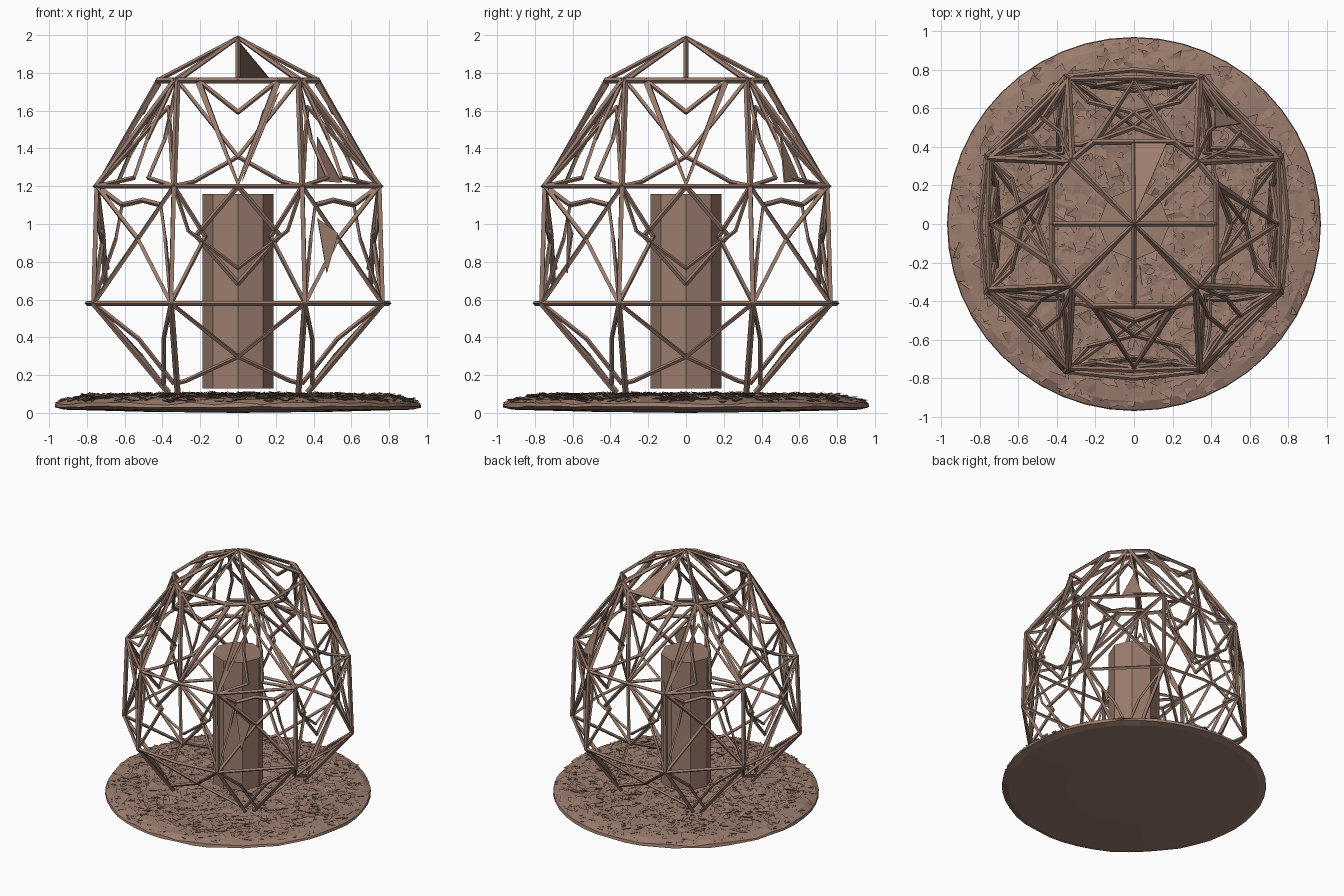
import bpy, bmesh, math, random
from mathutils import Vector, Matrix

if "Cube" in bpy.data.objects:
    bpy.data.objects.remove(bpy.data.objects["Cube"])

random.seed(4)
mat = bpy.data.materials.new("dusty brown")
mat.diffuse_color = (0.33, 0.205, 0.155, 1)
mat.use_nodes = True
mat.node_tree.nodes["Principled BSDF"].inputs["Base Color"].default_value = mat.diffuse_color


def finish(bm, name):
    me = bpy.data.meshes.new(name)
    bm.to_mesh(me)
    bm.free()
    me.materials.append(mat)
    ob = bpy.data.objects.new(name, me)
    bpy.context.collection.objects.link(ob)
    return ob


def bar(bm, a, b, r0=0.014, r1=None, over=0.005):
    """Four-sided, optionally tapered rod between two points."""
    r1 = r0 if r1 is None else r1
    a, b = Vector(a), Vector(b)
    d = (b - a).normalized()
    a, b = a - d * over, b + d * over
    side = d.cross(Vector((0, 0, 1)))
    side = side.normalized() if side.length > 0.01 else Vector((1, 0, 0))
    up = side.cross(d)
    ends = []
    for p, r in ((a, r0), (b, r1)):
        ends.append([bm.verts.new(p + (side * x + up * y) * r)
                     for x, y in ((1, 0), (0, 1), (-1, 0), (0, -1))])
    for i in range(4):
        j = (i + 1) % 4
        bm.faces.new((ends[0][i], ends[0][j], ends[1][j], ends[1][i]))
    bm.faces.new(ends[0][::-1])
    bm.faces.new(ends[1])


def path(bm, pts, r=0.012):
    for a, b in zip(pts, pts[1:]):
        bar(bm, a, b, r)


def ring(a, b, z):
    """Eight nodes: a square with chamfered corners."""
    out = []
    for k in range(4):
        rot = Matrix.Rotation(k * math.pi / 2, 3, 'Z')
        out += [rot @ Vector((a, b, z)), rot @ Vector((b, a, z))]
    return out


levels = [ring(0.37, 0.32, 0.11), ring(0.765, 0.355, 0.58),
          ring(0.748, 0.34, 1.20), ring(0.335, 0.32, 1.76)]
apex = Vector((0, 0, 1.985))


def panel(level, i, u, v, sink=0.0):
    """Point on a cage panel, pushed inward by sink; wide panels swell at the crown."""
    j = (i + 1) % 8
    p = levels[level][i].lerp(levels[level][j], u).lerp(
        levels[level + 1][i].lerp(levels[level + 1][j], u), v)
    mid = levels[1][i] + levels[1][j]
    out = Vector((mid.x, mid.y, 0)).normalized()
    swell = 0.09 * v * min(1, min(u, 1 - u) / 0.17) if level == 2 and i % 2 else 0
    return p + out * (swell - sink)


# Main ribs and hoops
bm = bmesh.new()
for i in range(8):
    wide = i % 2 == 1
    for lv in range(3):
        bar(bm, levels[lv][i], levels[lv + 1][i], 0.016)
    path(bm, [panel(1, i, 0, 0), panel(1, i, 0.5, 0, -0.035 if wide else 0), panel(1, i, 1, 0)], 0.013)
    path(bm, [panel(2, i, 0, 0), panel(2, i, 0.5, 0, -0.01 if wide else 0), panel(2, i, 1, 0)], 0.013)
    bar(bm, levels[3][i], apex, 0.015, 0.010)
    if wide:
        path(bm, [panel(2, i, u, 1) for u in (0, 0.17, 0.83, 1)], 0.015)
        bar(bm, panel(2, i, 0.5, 1), apex, 0.012)
finish(bm, "cage_ribs")

# Branching web inside each panel
bm = bmesh.new()
for i in range(8):
    wide = i % 2 == 1
    for flip in (0, 1):
        def P(lv, u, v, s=0.0):
            return panel(lv, i, 1 - u if flip else u, v, s)
        if wide:
            # lower crossing brace
            path(bm, [P(0, 0, 1), P(0, 0.5, 0.40, .02), P(0, 0.92, 0.13, .01), P(0, 1.0, 0.1)])
            # middle diamond with arms
            path(bm, [P(1, 0.5, 1), P(1, 0.18, 0.58, .04), P(1, 0.5, 0.17, .06)], 0.014)
            path(bm, [P(1, 0, 0), P(1, 0.25, 0.57, .04), P(1, 0, 1)])
            path(bm, [P(1, 0, 1), P(1, 0.12, 0.62, .02), P(1, 0.5, 0.3, .07)], 0.010)
            # upper crossing brace, blade and chevron
            path(bm, [P(2, 0, 1), P(2, 0.5, 0.28, .08), P(2, 0.85, 0.04, .10), P(2, 1, 0)])
            bar(bm, P(2, 0.18, 0.97, .01), P(2, 0.5, 0.02), 0.022, 0.009)
            path(bm, [P(2, 0.17, 1), P(2, 0.5, 0.70, .02)], 0.013)
        else:
            # narrow corner panels
            path(bm, [P(0, 0, 1), P(0, 0.25, 0.6, .02), P(0, 0.8, 0.1)])
            path(bm, [P(1, 0, 0), P(1, 0.5, 0.55, .03), P(1, 1, 1)], 0.014)
            path(bm, [P(1, 0, 1), P(1, 0.25, 0.84, .05), P(1, 0.5, 0.88, .06)], 0.014)
            path(bm, [P(1, 0, 0), P(1, 0.18, 0.55, .05), P(1, 0.25, 0.84, .05)], 0.010)
            path(bm, [P(2, 0, 1), P(2, 0.3, 0.45, .02), P(2, 0.4, 0.08, .02), P(2, 0, 0)], 0.012)
            bar(bm, P(2, 0, 0), P(2, 0.5, 0.75, .02), 0.014, 0.010)
finish(bm, "cage_web")

# Thin filled panes
bm = bmesh.new()
panes = [((0, 0.03, 1.97), (0, 0.42, 1.765), (0.17, 0.42, 1.765)),
         ((0.42, -0.625, 1.03), (0.53, -0.60, 0.95), (0.47, -0.63, 0.74)),
         ((0.42, 0.60, 1.23), (0.55, 0.52, 1.22), (0.42, 0.50, 1.46)),
         ((0.22, -0.44, 1.70), (0.13, -0.50, 1.60), (0.02, -0.73, 1.22))]
for tri in panes:
    pts = [Vector(p) for p in tri]
    n = (pts[1] - pts[0]).cross(pts[2] - pts[0]).normalized() * 0.004
    lo = [bm.verts.new(p - n) for p in pts]
    hi = [bm.verts.new(p + n) for p in pts]
    bm.faces.new(hi)
    bm.faces.new(lo[::-1])
    for k in range(3):
        m = (k + 1) % 3
        bm.faces.new((lo[k], lo[m], hi[m], hi[k]))
finish(bm, "filled_panes")

# Central eight-sided column
bm = bmesh.new()
bmesh.ops.create_cone(bm, cap_ends=True, segments=8, radius1=0.187, radius2=0.187, depth=1.03,
                      matrix=Matrix.Translation((0, 0, 0.645)) @ Matrix.Rotation(math.pi / 2, 4, 'Z'))
finish(bm, "column")

# Ground disc: shallow dish below, rough on top
bm = bmesh.new()
N = 48
profile = [(0.5, 0.006, 0), (0.92, 0.017, 0), (0.970, 0.032, 0.005), (0.966, 0.05, 0.008), (0.92, 0.070, 0.008)]
profile += [(0.82 - 0.1 * k, 0.083 + 0.002 * k, 0.01) for k in range(8)]
rows = []
for r, z, j in profile:
    rows.append([bm.verts.new((r * math.cos(t), r * math.sin(t), z + random.uniform(-j, j)))
                 for t in (2 * math.pi * k / N for k in range(N))])
for a, b in zip(rows, rows[1:]):
    for k in range(N):
        m = (k + 1) % N
        bm.faces.new((a[k], a[m], b[m], b[k]))
bottom = bm.verts.new((0, 0, 0))
top = bm.verts.new((0, 0, 0.1))
for k in range(N):
    m = (k + 1) % N
    bm.faces.new((bottom, rows[0][m], rows[0][k]))
    bm.faces.new((top, rows[-1][k], rows[-1][m]))
bmesh.ops.recalc_face_normals(bm, faces=bm.faces)
finish(bm, "ground_disc")

# Loose tilted chips scattered over the disc
bm = bmesh.new()
for _ in range(1500):
    r, t = 0.94 * math.sqrt(random.random()), random.uniform(0, 2 * math.pi)
    z = 0.093 + 0.008 * (1 - r) - max(0, r - 0.8) * 0.22
    size, turn = random.uniform(0.03, 0.06), random.uniform(0, 6.28)
    size = min(size, 0.968 - r)
    tilt, aim = random.uniform(0.05, 0.32), random.uniform(0, 6.28)
    c = Vector((r * math.cos(t), r * math.sin(t), z))
    vs = []
    for k in range(3):
        w = turn + k * 2.09 + random.uniform(-0.5, 0.5)
        vs.append(bm.verts.new(c + Vector((size * math.cos(w), size * math.sin(w),
                                           size * tilt * math.cos(w - aim)))))
    tip = bm.verts.new(c + Vector((0, 0, -0.012)))
    bm.faces.new(vs)
    for k in range(3):
        bm.faces.new((vs[(k + 1) % 3], vs[k], tip))
finish(bm, "ground_chips")
